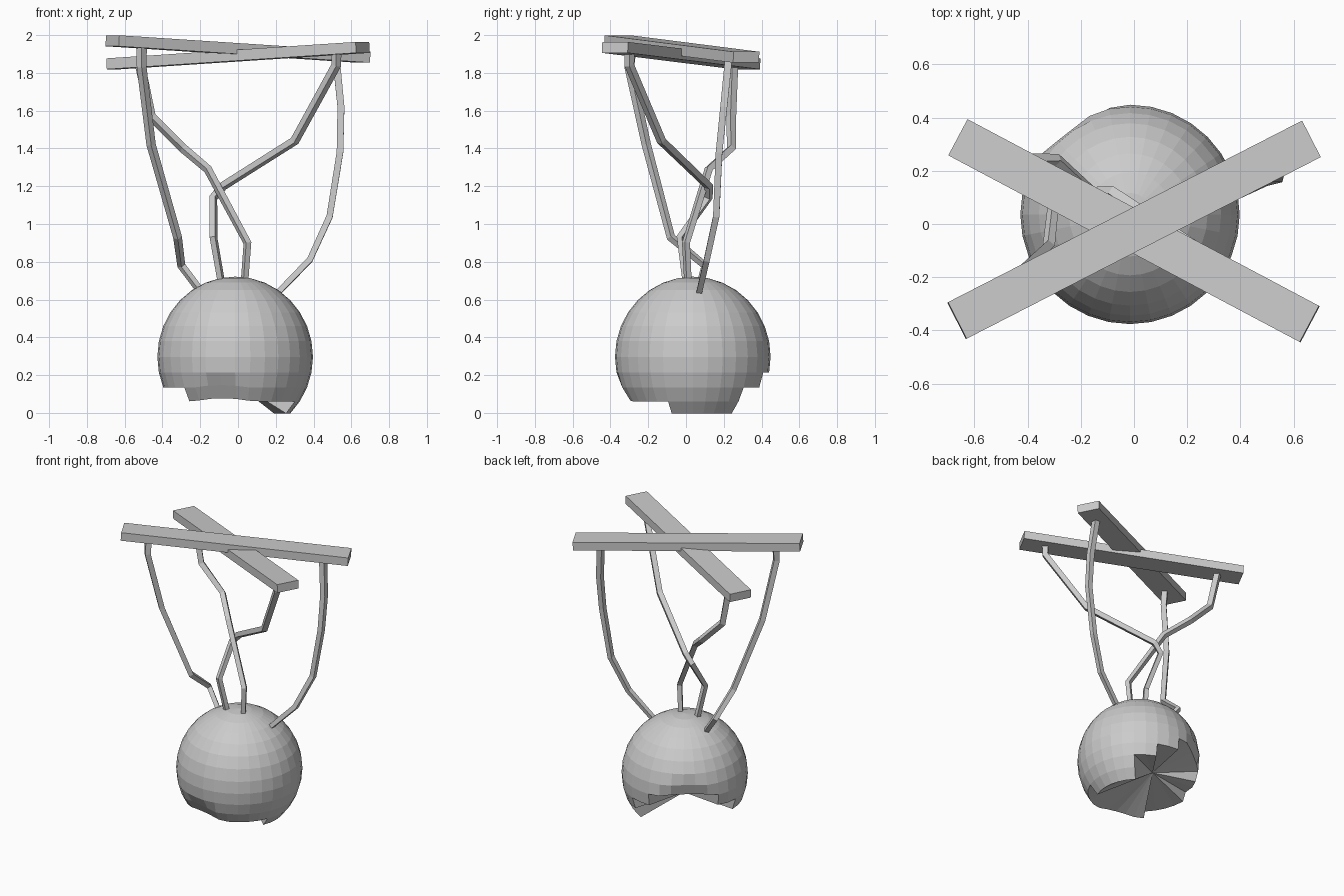
import bpy, bmesh, math
from mathutils import Vector, Matrix

if "Cube" in bpy.data.objects:
    bpy.data.objects.remove(bpy.data.objects["Cube"])


def mesh_object(name, bm):
    bmesh.ops.recalc_face_normals(bm, faces=bm.faces)
    mesh = bpy.data.meshes.new(name)
    bm.to_mesh(mesh)
    bm.free()
    ob = bpy.data.objects.new(name, mesh)
    bpy.context.collection.objects.link(ob)
    return ob


def bar(name, a, b, width=0.154, height=0.058):
    a, b = Vector(a), Vector(b)
    x = (b - a).normalized()
    y = Vector((0, 0, 1)).cross(x).normalized()
    z = x.cross(y)
    rot = Matrix((x, y, z)).transposed().to_4x4()
    size = Matrix.Diagonal(((b - a).length, width, height, 1))
    bm = bmesh.new()
    bmesh.ops.create_cube(bm, size=1, matrix=Matrix.Translation((a + b) / 2) @ rot @ size)
    return mesh_object(name, bm)


def cord(name, points):
    cu = bpy.data.curves.new(name, 'CURVE')
    cu.dimensions = '3D'
    cu.bevel_depth = 0.026
    cu.bevel_resolution = 0
    cu.use_fill_caps = True
    sp = cu.splines.new('POLY')
    sp.points.add(len(points) - 1)
    for i, (pt, co) in enumerate(zip(sp.points, points)):
        pt.co = (*co, 1)
        pt.radius = 1.05 - 0.25 * i / (len(points) - 1)   # thinner toward the ball
    ob = bpy.data.objects.new(name, cu)
    bpy.context.collection.objects.link(ob)
    bpy.ops.object.select_all(action='DESELECT')
    ob.select_set(True)
    bpy.context.view_layer.objects.active = ob
    bpy.ops.object.convert(target='MESH')
    for p in ob.data.polygons:
        p.use_smooth = False


# Crossed control bars, tilted down toward the back
bar("upper_bar", (-0.665, -0.363, 1.97), (0.665, 0.319, 1.883))
bar("lower_bar", (-0.66, 0.325, 1.848), (0.66, -0.376, 1.935))

# Four slack cords from the bar ends to the ball
cord("front_left_cord", [(-0.51, -0.29, 1.93), (-0.51, -0.30, 1.83), (-0.46, -0.21, 1.42),
                         (-0.32, -0.08, 0.93), (-0.30, 0.10, 0.78), (-0.21, 0.07, 0.66)])
cord("back_left_cord", [(-0.52, 0.25, 1.85), (-0.46, 0.24, 1.57), (-0.29, 0.24, 1.40),
                        (-0.16, 0.12, 1.29), (0.05, 0.0, 0.90), (0.035, 0.01, 0.70)])
cord("front_right_cord", [(0.52, -0.30, 1.91), (0.52, -0.30, 1.84), (0.30, -0.13, 1.44),
                          (-0.08, 0.12, 1.20), (-0.13, 0.12, 1.14), (-0.13, -0.03, 0.93),
                          (-0.09, 0.0, 0.70)])
cord("back_right_cord", [(0.52, 0.225, 1.87), (0.545, 0.20, 1.62), (0.54, 0.175, 1.38),
                         (0.485, 0.16, 1.04), (0.38, 0.11, 0.81), (0.215, 0.07, 0.64)])

# Ball with a broken underside; the break climbs toward the back left
R = 0.412
bm = bmesh.new()
bmesh.ops.create_uvsphere(bm, u_segments=32, v_segments=16, radius=R)
bmesh.ops.scale(bm, verts=bm.verts, vec=(1, 1, 1.03))
break_height = [0.0, 0.0, 0.13, 0.20, 0.27, 0.30, 0.27, 0.20,
                0.13, 0.12, 0.06, 0.06, 0.06, 0.06, 0.06, 0.0]   # by azimuth, from +x
center = Vector((-0.015, 0.036, 0.297))
doomed = []
for f in bm.faces:
    c = f.calc_center_median()
    sector = int((math.atan2(c.y, c.x) % math.tau) / math.tau * 16) % 16
    if c.z + center.z < break_height[sector]:
        doomed.append(f)
bmesh.ops.delete(bm, geom=doomed, context='FACES')
# Flattened chips: lower front and back left (azimuth, latitude, distance)
for az, lat, dist in ((258, -32, 0.385), (128, -15, 0.35)):
    az, lat = math.radians(az), math.radians(lat)
    n = Vector((math.cos(az) * math.cos(lat), math.sin(az) * math.cos(lat), math.sin(lat)))
    for v in bm.verts:
        d = v.co.dot(n) - dist
        if d > 0:
            v.co -= n * d
# Facets of the break run inward to a point
apex = bm.verts.new((-0.05, 0.08, -0.10))
for e in [e for e in bm.edges if e.is_boundary]:
    bm.faces.new((e.verts[0], e.verts[1], apex))
bmesh.ops.translate(bm, verts=bm.verts, vec=center)
mesh_object("broken_ball", bm)
